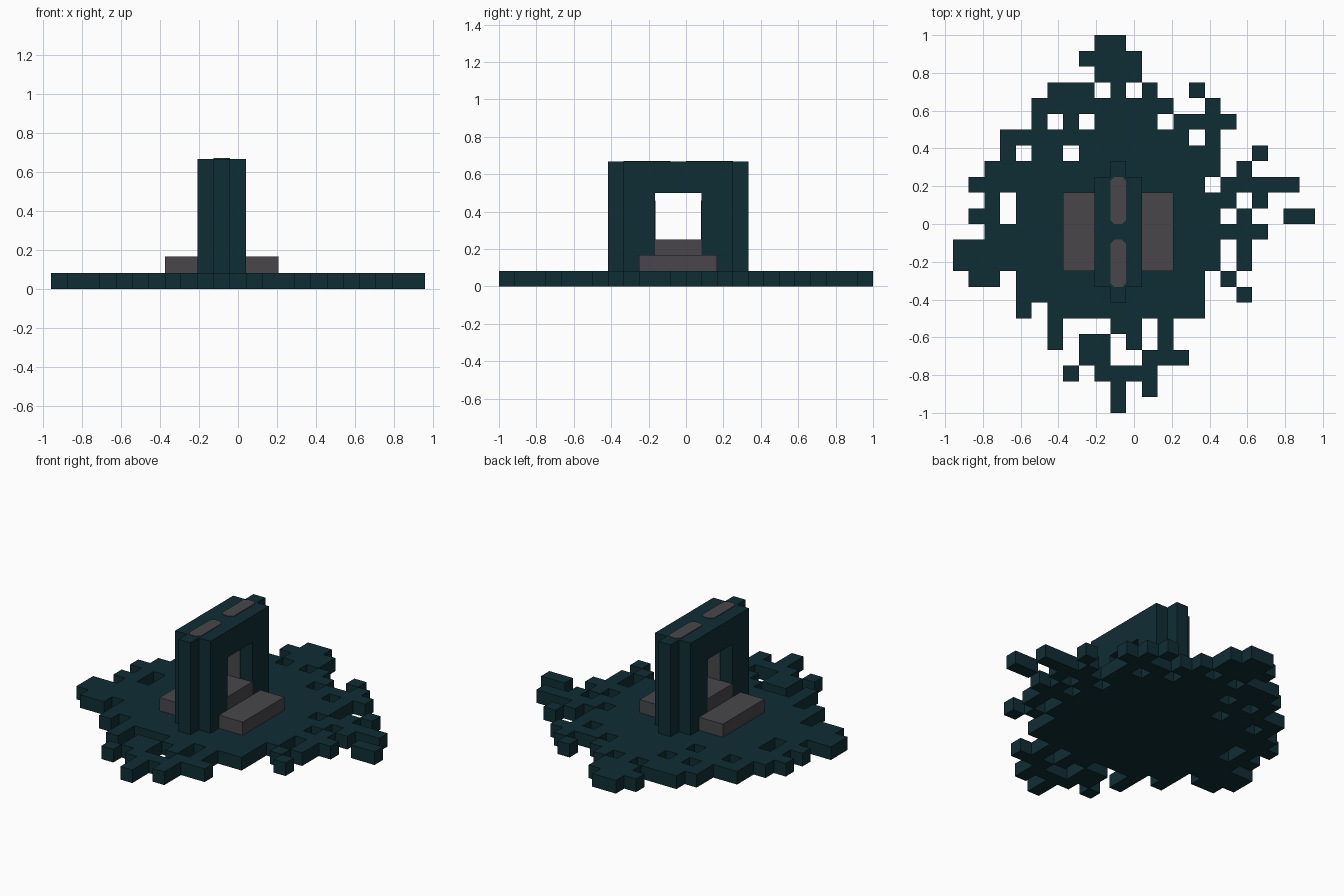
import bpy
import bmesh

if "Cube" in bpy.data.objects:
    bpy.data.objects.remove(bpy.data.objects["Cube"])

C = 1 / 12          # one block
MID = -C            # centre line of the gateway in x
THIN = 0.004


def material(name, rgb):
    m = bpy.data.materials.new(name)
    m.use_nodes = True
    m.diffuse_color = (*rgb, 1)
    m.node_tree.nodes["Principled BSDF"].inputs["Base Color"].default_value = (*rgb, 1)
    return m


TEAL = material("dark teal", (0.0048, 0.026, 0.034))
GREY = material("warm grey", (0.065, 0.061, 0.068))


def finish(name, bm, mat):
    bmesh.ops.recalc_face_normals(bm, faces=bm.faces)
    me = bpy.data.meshes.new(name)
    bm.to_mesh(me)
    bm.free()
    me.materials.append(mat)
    ob = bpy.data.objects.new(name, me)
    bpy.context.collection.objects.link(ob)


def extrude(bm, offset):
    """Thicken every face in the mesh by the offset."""
    out = bmesh.ops.extrude_face_region(bm, geom=bm.faces[:], use_keep_orig=True)
    moved = [v for v in out["geom"] if isinstance(v, bmesh.types.BMVert)]
    bmesh.ops.translate(bm, verts=moved, vec=offset)


def prism(name, points, offset, mat):
    bm = bmesh.new()
    bm.faces.new([bm.verts.new(p) for p in points])
    extrude(bm, offset)
    finish(name, bm, mat)


def box(name, x, y, z, mat):
    pts = [(x[0], y[0], z[0]), (x[1], y[0], z[0]), (x[1], y[1], z[0]), (x[0], y[1], z[0])]
    prism(name, pts, (0, 0, z[1] - z[0]), mat)


def strip_outline(half, start, end):
    """Strip with chamfered ends, as (across, along) pairs."""
    c = half * 0.5
    return [(-half + c, start), (half - c, start), (half, start + c), (half, end - c),
            (half - c, end), (-half + c, end), (-half, end - c), (-half, start + c)]


# Ragged ground slab: the main run of blocks in each row, back row first
RUNS = [(9, 11), (8, 12), (9, 12), (6, 13), (5, 14), (5, 18), (3, 17), (3, 17),
        (2, 17), (1, 22), (2, 18), (1, 19), (2, 20), (0, 19), (0, 19), (1, 18),
        (4, 16), (4, 16), (10, 12), (8, 14), (8, 15), (9, 13), (10, 13), (10, 11)]
# Missing blocks and stray blocks, by row
GAPS = {3: (9, 11), 5: (6, 8, 13), 6: (15,), 7: (4, 7), 9: (16,), 10: (3,), 11: (3, 17),
        13: (17,), 14: (17,), 15: (3, 16), 17: (5,), 19: (10, 12), 20: (10, 11), 22: (11,)}
STRAYS = {3: (15,), 4: (16,), 7: (19,), 8: (18,), 10: (19,), 11: (21, 22),
          16: (18,), 18: (6, 13), 19: (6,), 21: (7,)}

bm = bmesh.new()
corners = {}


def corner(i, j):
    if (i, j) not in corners:
        corners[i, j] = bm.verts.new(((i - 11.5) * C, (12 - j) * C, 0))
    return corners[i, j]


for j, run in enumerate(RUNS):
    blocks = set(range(*run)) - set(GAPS.get(j, ())) | set(STRAYS.get(j, ()))
    for i in sorted(blocks):
        bm.faces.new([corner(i, j), corner(i, j + 1), corner(i + 1, j + 1), corner(i + 1, j)])
extrude(bm, (0, 0, C))
finish("ground_slab", bm, TEAL)

# Gateway: an upside-down U, three blocks thick
front, back = -4 * C, 3 * C
open_front, open_back = -2 * C, C
top, open_top = 8 * C, 6 * C
profile = [(front, C), (open_front, C), (open_front, open_top), (open_back, open_top),
           (open_back, C), (back, C), (back, top), (front, top)]
prism("gateway", [(MID - 1.5 * C, y, z) for y, z in profile], (3 * C, 0, 0), TEAL)

# Narrow ribs on both ends of the gateway
middle = (MID - C / 2, MID + C / 2)
box("front_rib", middle, (front - C, front), (C, top), TEAL)
box("back_rib", middle, (back, back + C), (C, top), TEAL)

# Sill in the opening and a step on each side
box("sill", (MID - 1.5 * C, MID + 1.5 * C), (open_front, open_back), (C, 3 * C), GREY)
for side, name in ((-1, "right_step"), (1, "left_step")):
    near, far = MID + side * 1.5 * C, MID + side * 3.5 * C
    box(name, (min(near, far), max(near, far)), (-3 * C, 2 * C), (C, 2 * C), GREY)

# Inlaid strips on the roof and on the inner jambs
for name, start in (("front_roof_strip", front), ("back_roof_strip", 0)):
    pts = [(MID + a, b, top) for a, b in strip_outline(C / 2, start, start + 3 * C)]
    prism(name, pts, (0, 0, THIN), GREY)
for name, y, out in (("front_jamb_strip", open_front, THIN), ("back_jamb_strip", open_back, -THIN)):
    pts = [(MID + a, y, b) for a, b in strip_outline(C / 2, 2.5 * C, 5.5 * C)]
    prism(name, pts, (0, out, 0), GREY)
